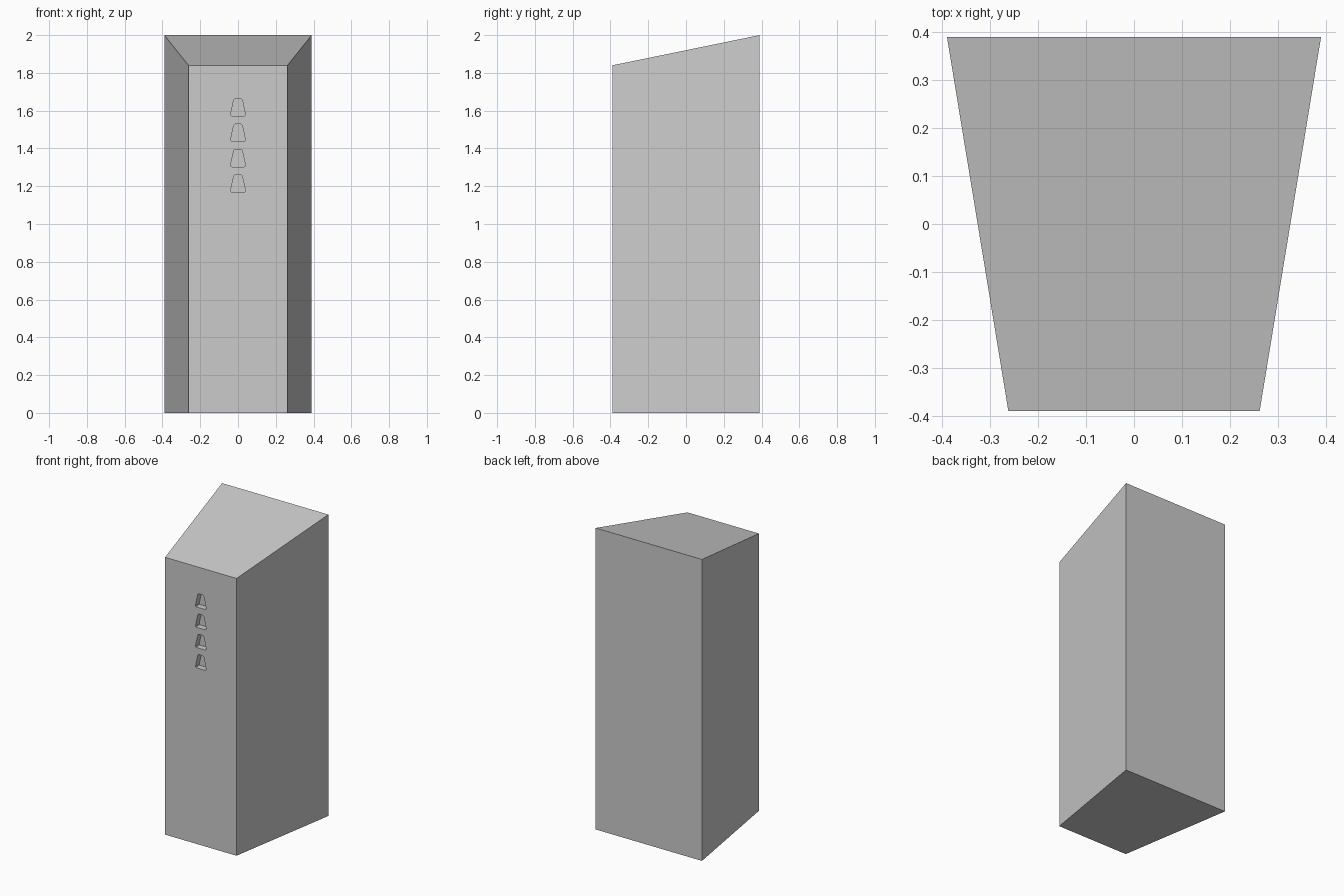
import bpy
import bmesh

cube = bpy.data.objects.get("Cube")
if cube:
    bpy.data.objects.remove(cube, do_unlink=True)

HALF_DEPTH = 0.39
FRONT_HALF, BACK_HALF = 0.262, 0.39
FRONT_TOP, BACK_TOP = 1.84, 2.0
SLOT_DEPTH = 0.04

grey = bpy.data.materials.new("light_grey")
grey.use_nodes = True
grey.diffuse_color = (0.6, 0.6, 0.6, 1)
grey.node_tree.nodes["Principled BSDF"].inputs["Base Color"].default_value = (0.6, 0.6, 0.6, 1)


def make_object(name, bm):
    bmesh.ops.recalc_face_normals(bm, faces=bm.faces)
    mesh = bpy.data.meshes.new(name)
    bm.to_mesh(mesh)
    bm.free()
    mesh.materials.append(grey)
    obj = bpy.data.objects.new(name, mesh)
    bpy.context.collection.objects.link(obj)
    return obj


# Tapered tower body with a roof sloping down to the front
bm = bmesh.new()
bmesh.ops.create_cube(bm, size=2)
for v in bm.verts:
    front = v.co.y < 0
    v.co.x *= FRONT_HALF if front else BACK_HALF
    v.co.z = 0 if v.co.z < 0 else (FRONT_TOP if front else BACK_TOP)
    v.co.y *= HALF_DEPTH
body = make_object("tower_body", bm)

# Column of rounded trapezoid slots cut into the front
bm = bmesh.new()
for i in range(4):
    z = 1.572 - i * 0.1345
    profile = [(-0.041, z), (0.041, z), (0.021, z + 0.092), (-0.021, z + 0.092)]
    part = bmesh.new()
    corners = [part.verts.new((x, -HALF_DEPTH - 0.03, h)) for x, h in profile]
    part.faces.new(corners)
    bmesh.ops.bevel(part, geom=part.verts[:], offset=0.01, segments=3,
                    profile=0.5, affect='VERTICES')
    extruded = bmesh.ops.extrude_face_region(part, geom=part.faces[:])["geom"]
    for v in extruded:
        if isinstance(v, bmesh.types.BMVert):
            v.co.y = -HALF_DEPTH + SLOT_DEPTH
    bmesh.ops.recalc_face_normals(part, faces=part.faces)
    temp = bpy.data.meshes.new("slot")
    part.to_mesh(temp)
    part.free()
    bm.from_mesh(temp)
    bpy.data.meshes.remove(temp)
cutter = make_object("slot_cutter", bm)
cutter.hide_render = True
cutter.display_type = 'WIRE'

cut = body.modifiers.new("front_slots", 'BOOLEAN')
cut.operation = 'DIFFERENCE'
cut.solver = 'EXACT'
cut.object = cutter

# Bake the cut into the body and drop the cutter
bpy.context.view_layer.update()
evaluated = body.evaluated_get(bpy.context.evaluated_depsgraph_get())
body_mesh = bpy.data.meshes.new_from_object(evaluated)
body.modifiers.clear()
body.data = body_mesh
bpy.data.objects.remove(cutter, do_unlink=True)
